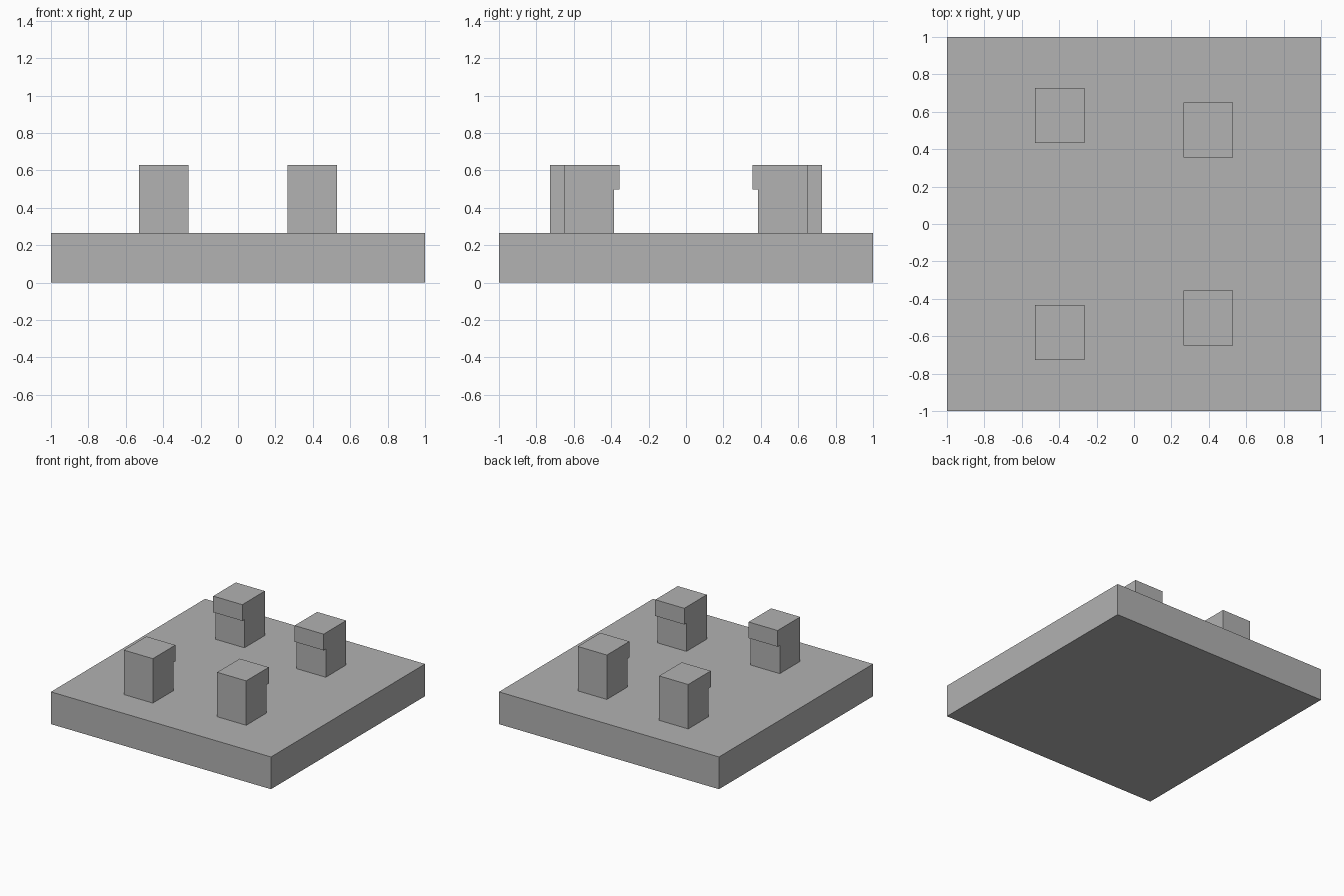
import bpy
import bmesh

cube = bpy.data.objects.get("Cube")
if cube:
    bpy.data.objects.remove(cube, do_unlink=True)

grey = bpy.data.materials.new("plain grey")
grey.use_nodes = True
colour = (0.445, 0.445, 0.445, 1)
grey.diffuse_color = colour
grey.node_tree.nodes["Principled BSDF"].inputs["Base Color"].default_value = colour

BASE_TOP = 0.265
PEG_TOP = 0.63


def extrude_profile(name, profile, x0, x1):
    """Extrude a (y, z) outline along x into a closed solid."""
    bm = bmesh.new()
    face = bm.faces.new([bm.verts.new((x0, y, z)) for y, z in profile])
    result = bmesh.ops.extrude_face_region(bm, geom=[face])
    moved = [g for g in result["geom"] if isinstance(g, bmesh.types.BMVert)]
    bmesh.ops.translate(bm, verts=moved, vec=(x1 - x0, 0, 0))
    bmesh.ops.recalc_face_normals(bm, faces=bm.faces)
    mesh = bpy.data.meshes.new(name)
    bm.to_mesh(mesh)
    bm.free()
    mesh.materials.append(grey)
    obj = bpy.data.objects.new(name, mesh)
    bpy.context.collection.objects.link(obj)


def hooked_peg(name, x, outer, side):
    """Peg with a lip overhanging towards the middle of the plate."""
    body, lip = outer - 0.265, outer - 0.293
    outline = [(outer, BASE_TOP), (outer, PEG_TOP), (lip, PEG_TOP),
               (lip, 0.497), (body, 0.497), (body, BASE_TOP)]
    extrude_profile(name, [(side * y, z) for y, z in outline], x - 0.132, x + 0.132)


# Square base plate
extrude_profile("base_plate", [(-1, 0), (1, 0), (1, BASE_TOP), (-1, BASE_TOP)], -1, 1)

# Four hooked pegs, the right pair set further apart
for end, side in (("front", -1), ("back", 1)):
    hooked_peg(end + "_right_peg", -0.397, 0.727, side)
    hooked_peg(end + "_left_peg", 0.397, 0.649, side)
